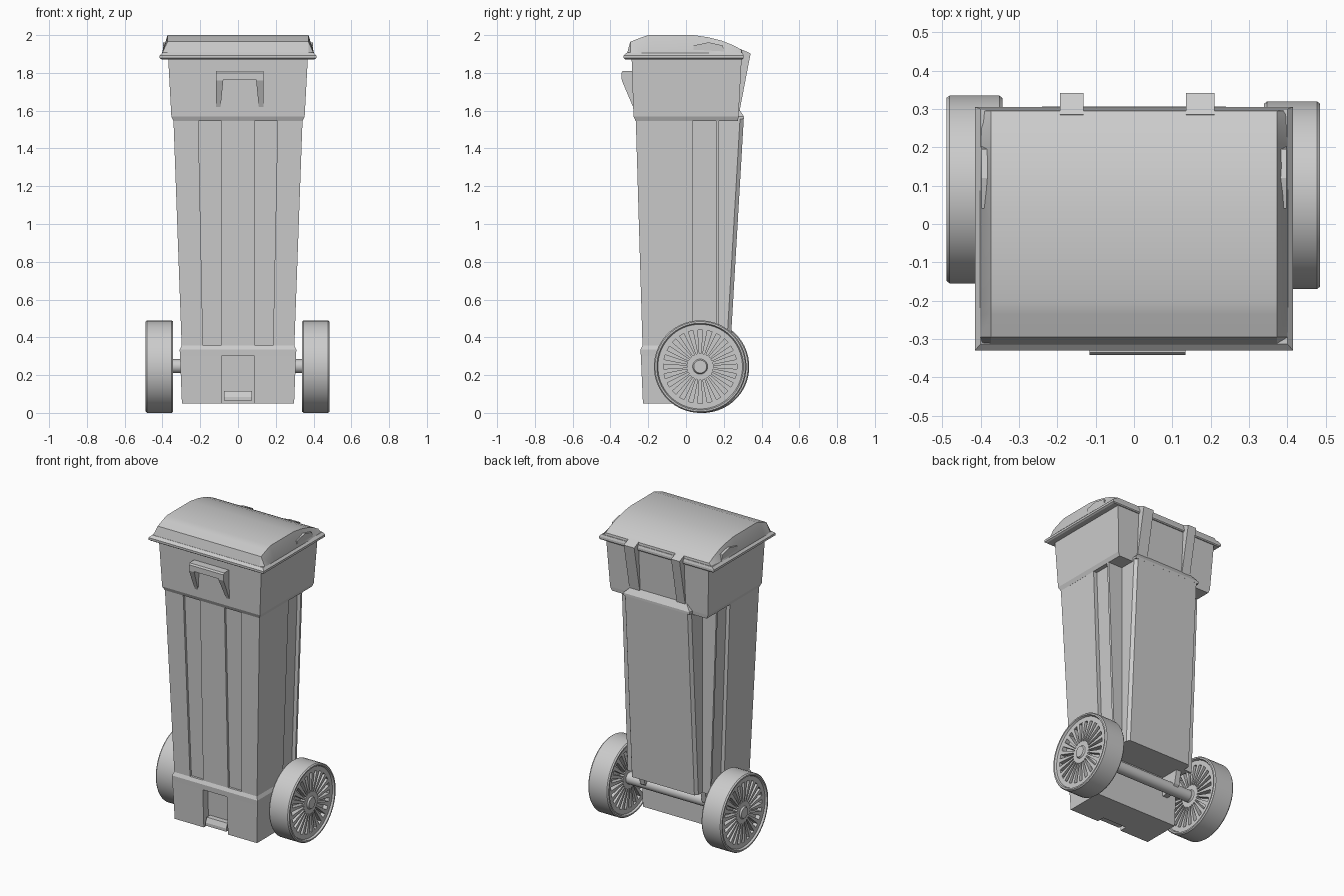
import bpy, bmesh, math

if "Cube" in bpy.data.objects:
    bpy.data.objects.remove(bpy.data.objects["Cube"])


def finish(name, bm, smooth=None):
    bmesh.ops.recalc_face_normals(bm, faces=bm.faces[:])
    me = bpy.data.meshes.new(name)
    bm.to_mesh(me)
    bm.free()
    ob = bpy.data.objects.new(name, me)
    bpy.context.collection.objects.link(ob)
    if smooth:
        bpy.ops.object.select_all(action='DESELECT')
        ob.select_set(True)
        bpy.context.view_layer.objects.active = ob
        bpy.ops.object.shade_smooth_by_angle(angle=math.radians(smooth))
    return ob


def loft(name, sections, smooth=None):
    """Bridge closed sections of equal point count and cap both ends."""
    bm = bmesh.new()
    rings = [[bm.verts.new(p) for p in s] for s in sections]
    n = len(rings[0])
    for a, b in zip(rings, rings[1:]):
        for i in range(n):
            j = (i + 1) % n
            bm.faces.new((a[i], a[j], b[j], b[i]))
    bm.faces.new(rings[0])
    bm.faces.new(rings[-1])
    return finish(name, bm, smooth)


def sym(half, z):
    """Mirror a right-half outline (x, y) across x = 0 at height z."""
    return [(x, y, z) for x, y in half] + [(-x, y, z) for x, y in reversed(half)]


def rect(hw, y0, y1, z):
    return sym([(hw, y0), (hw, y1)], z)


def slab(name, profile, x0, x1, smooth=None):
    """Extrude a (y, z) side profile along x."""
    return loft(name, [[(x, y, z) for y, z in profile] for x in (x0, x1)], smooth)


# Tapered body with front channels, side channels and narrower back panel
def body_section(z, w, yf, yb, c0, c1):
    half = [(c0, yf), (c0, yf + .015), (c1, yf + .015), (c1, yf),
            (w, yf), (w, .035), (w - .025, .035), (w - .025, .16),
            (w, .16), (w, .175), (.24, .175), (.24, yb - .02), (.225, yb)]
    return sym(half, z)


loft("body", [body_section(.345, .298, -.23, .235, .09, .185),
              body_section(1.56, .342, -.266, .306, .088, .21)])
loft("back_panel_top", [rect(.24, .2, .306, 1.555), rect(.24, .2, .306, 1.57),
                        rect(.20, .2, .28, 1.61)])

# Base with the foot recess
def base_section(z, w, yf):
    return sym([(.087, yf + .05), (.087, yf), (w, yf), (w, .02)], z)


loft("base_lower", [base_section(.05, .297, -.228), base_section(.30, .307, -.239)])
loft("base_upper", [rect(.307, -.239, .02, .30), rect(.309, -.241, .02, .335),
                    rect(.298, -.23, .02, .357)])
slab("foot_tab", [(-.17, .065), (-.228, .065), (-.228, .085), (-.215, .115), (-.17, .115)],
     -.075, .075)

# Collar
loft("collar", [rect(.342, -.267, .275, 1.545), rect(.353, -.278, .278, 1.57),
                rect(.37, -.288, .295, 1.885)])

# Lid: rim and domed top
loft("lid_rim", [rect(.405, -.322, .30, 1.872), rect(.415, -.33, .305, 1.878),
                 rect(.415, -.33, .305, 1.892), rect(.40, -.313, .30, 1.907)])
dome = [(-.313, 1.90), (-.295, 1.965), (-.235, 1.988), (-.20, 2.0), (.04, 2.0),
        (.12, 1.988), (.19, 1.97), (.25, 1.946), (.295, 1.922), (.298, 1.89)]
low = [(y, 1.89 + (z - 1.89) * .17) for y, z in dome]
loft("lid_top", [[(x, y, z) for y, z in p] for x, p in
                 ((-.402, low), (-.373, dome), (.373, dome), (.402, low))], 20)

for side, s in (("right", 1), ("left", -1)):
    slab("lid_tab_" + side, [(.04, 1.90), (.04, 1.945), (.12, 1.962), (.195, 1.945),
                             (.205, 1.90)], s * .36, s * .398)

# Hinge brackets on the back
for side, x0, x1 in (("right", .135, .21), ("left", -.193, -.132)):
    slab("hinge_bracket_" + side, [(.25, 1.58), (.282, 1.59), (.342, 1.903),
                                   (.285, 1.928), (.25, 1.88)], x0, x1)

# Front handle: top bar and two wedge legs
hx = .009
slab("handle_bar", [(-.27, 1.81), (-.335, 1.81), (-.342, 1.80), (-.342, 1.765),
                    (-.27, 1.765)], hx - .125, hx + .125)
for side, s in (("right", 1), ("left", -1)):
    leg = []
    for outer, inner in ((True, False), (False, True)):
        top, bot = (.125, .125) if outer else (.087, .102)
        leg.append([(hx + s * top, -.27, 1.80), (hx + s * top, -.34, 1.80),
                    (hx + s * top, -.34, 1.76), (hx + s * bot, -.276, 1.61),
                    (hx + s * bot, -.26, 1.61)])
    loft("handle_leg_" + side, leg)


# Wheels: turned profile with radial slots on both faces
def wheel(name, cx, cy, cz=.245, h=.073, n=48):
    outer = [(.034, h - .002), (.04, h - .012), (.07, h - .012), (.195, h - .012),
             (.224, h - .012), (.230, h), (.239, h), (.245, h - .008)]
    prof = outer + [(r, -x) for r, x in reversed(outer)]
    bm = bmesh.new()
    rings = [[bm.verts.new((cx + x, cy + r * math.cos((k + .5) * math.tau / n),
                            cz + r * math.sin((k + .5) * math.tau / n)))
              for k in range(n)] for r, x in prof]
    slots = {1: [], -1: []}
    for i, (a, b) in enumerate(zip(rings, rings[1:])):
        for k in range(n):
            j = (k + 1) % n
            f = bm.faces.new((a[k], a[j], b[j], b[k]))
            if k % 2 and i in (2, len(prof) - 4):
                slots[1 if i == 2 else -1].append(f)
    bm.faces.new(rings[0])
    bm.faces.new(rings[-1])
    bmesh.ops.recalc_face_normals(bm, faces=bm.faces[:])
    for s, faces in slots.items():
        ext = bmesh.ops.extrude_discrete_faces(bm, faces=faces)["faces"]
        for f in ext:
            bmesh.ops.translate(bm, vec=(-s * .03, 0, 0), verts=f.verts[:])
    finish(name, bm, 30)


wheel("wheel_right", .412, .075)
wheel("wheel_left", -.416, .09)

# Axle and its supports
axle = [[(x, .082 + .037 * math.cos(a * math.tau / 24), .247 + .037 * math.sin(a * math.tau / 24))
         for a in range(24)] for x in (-.36, .36)]
loft("axle", axle, 30)
for side, s in (("right", 1), ("left", -1)):
    slab("axle_support_" + side, [(.01, .22), (.09, .22), (.13, .26), (.15, .36), (.01, .36)],
         s * .205, s * .24)
